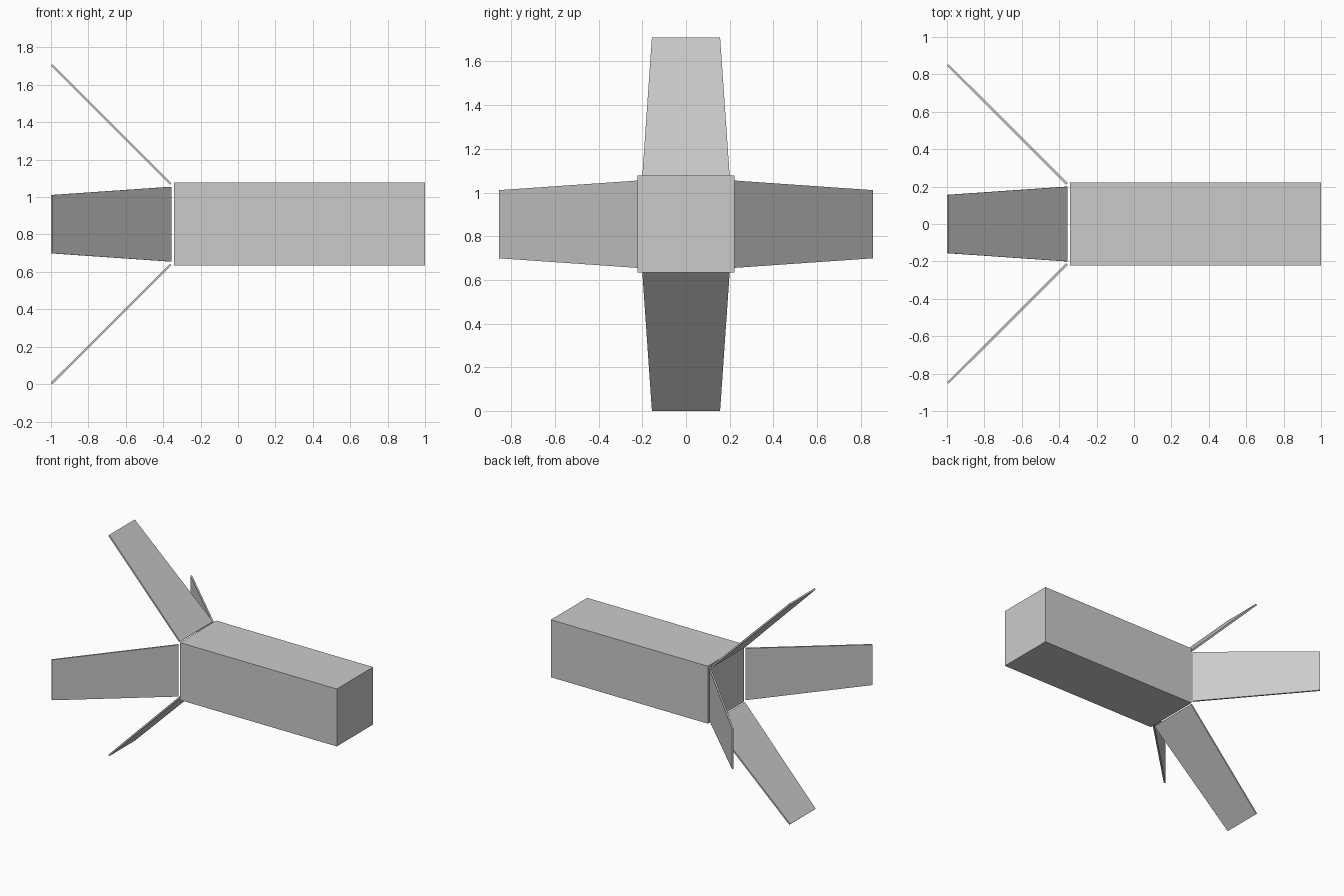
import bpy
import bmesh
from math import pi
from mathutils import Matrix, Vector

cube = bpy.data.objects.get("Cube")
if cube:
    bpy.data.objects.remove(cube, do_unlink=True)

CENTRE = Vector((0, 0, 0.855))
THICK = 0.012

grey = bpy.data.materials.new("light_grey")
grey.use_nodes = True
colour = (0.6, 0.6, 0.6, 1)
grey.diffuse_color = colour
grey.node_tree.nodes["Principled BSDF"].inputs["Base Color"].default_value = colour


def add_object(name, bm):
    bmesh.ops.recalc_face_normals(bm, faces=bm.faces)
    mesh = bpy.data.meshes.new(name)
    bm.to_mesh(mesh)
    bm.free()
    mesh.materials.append(grey)
    obj = bpy.data.objects.new(name, mesh)
    obj.location = CENTRE
    bpy.context.collection.objects.link(obj)


# Long square body
bm = bmesh.new()
bmesh.ops.create_cube(bm, size=1)
bmesh.ops.scale(bm, vec=(1.342, 0.444, 0.444), verts=bm.verts)
bmesh.ops.translate(bm, vec=(0.329, 0, 0), verts=bm.verts)
add_object("body", bm)

# Four thin tapered fins, swept back at 45 degrees around the tail
root, tip = Vector((-0.359, 0, 0.215)), Vector((-0.996, 0, 0.851))
normal = Vector((1, 0, 1)).normalized() * THICK / 2
for i, side in enumerate(("top", "right", "bottom", "left")):
    bm = bmesh.new()
    outline = [root + Vector((0, -0.2, 0)), root + Vector((0, 0.2, 0)),
               tip + Vector((0, 0.156, 0)), tip + Vector((0, -0.156, 0))]
    face = bm.faces.new([bm.verts.new(p - normal) for p in outline])
    extruded = bmesh.ops.extrude_face_region(bm, geom=[face])["geom"]
    bmesh.ops.translate(bm, vec=normal * 2,
                        verts=[v for v in extruded if isinstance(v, bmesh.types.BMVert)])
    bmesh.ops.rotate(bm, cent=(0, 0, 0), matrix=Matrix.Rotation(i * pi / 2, 3, "X"),
                     verts=bm.verts)
    add_object(side + "_fin", bm)
